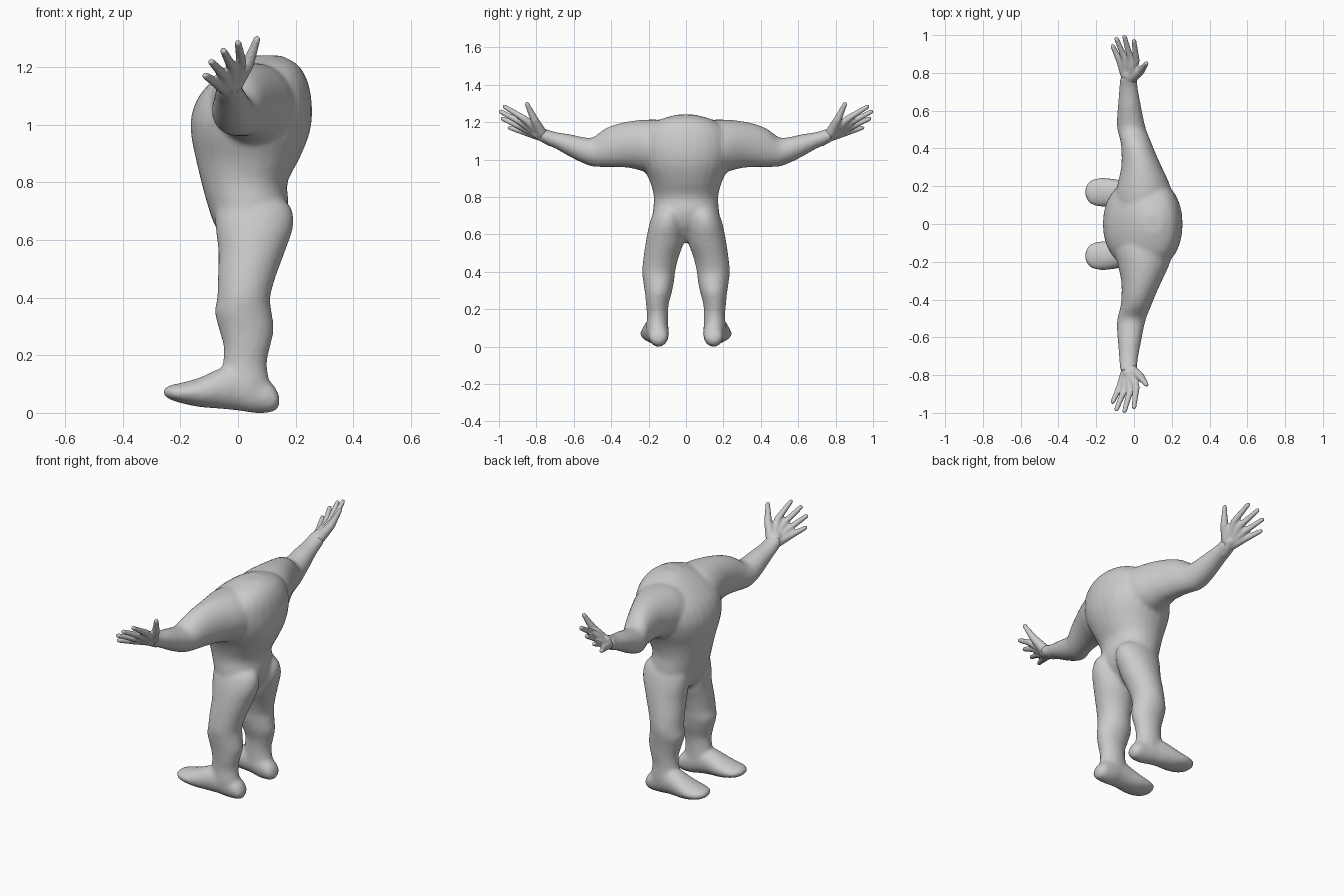
import bpy, bmesh, math
from mathutils import Vector

skin = bpy.data.materials.new("light_grey_clay")
skin.diffuse_color = (0.6, 0.6, 0.6, 1)
N = 28


def catmull(p0, p1, p2, p3, t):
    return [0.5 * (2 * b + (c - a) * t + (2 * a - 5 * b + 4 * c - d) * t * t
                   + (3 * b - a - 3 * c + d) * t ** 3) for a, b, c, d in zip(p0, p1, p2, p3)]


def skin_rings(bm, rings):
    """Bridge closed rings of points and cap both ends."""
    vs = [[bm.verts.new(p) for p in r] for r in rings]
    n = len(vs[0])
    for a, b in zip(vs, vs[1:]):
        for i in range(n):
            bm.faces.new((a[i], a[(i + 1) % n], b[(i + 1) % n], b[i]))
    bm.faces.new(vs[0][::-1])
    bm.faces.new(vs[-1])


def loft(bm, axis, secs, side=1, power=2.0):
    """Sections (t, a0, a1, b0, b1): position on axis, extents on the other two axes."""
    fine = []
    for i in range(len(secs) - 1):
        q = [secs[max(i - 1, 0)], secs[i], secs[i + 1], secs[min(i + 2, len(secs) - 1)]]
        fine += [catmull(*q, k / 4) for k in range(4)]
    fine.append(secs[-1])
    rings = []
    for t, a0, a1, b0, b1 in fine:
        ring = []
        for k in range(N):
            w = 2 * math.pi * k / N
            c, s = math.cos(w), math.sin(w)
            a = (a0 + a1) / 2 + (a1 - a0) / 2 * math.copysign(abs(c) ** (2 / power), c)
            b = (b0 + b1) / 2 + (b1 - b0) / 2 * math.copysign(abs(s) ** (2 / power), s)
            p = {"x": (t, a, b), "y": (a, t, b), "z": (a, b, t)}[axis]
            ring.append((p[0], p[1] * side, p[2]))
        rings.append(ring)
    skin_rings(bm, rings)


def limb(bm, pts, side):
    """Round-ended tube through (x, y, z, radius) points."""
    for (*p, r), (*q, s) in zip(pts, pts[1:]):
        p, q = Vector(p), Vector(q)
        d = (q - p).normalized()
        u = d.orthogonal().normalized()
        v = d.cross(u)
        prof = [(p, r, -math.pi / 2 * k / 4) for k in (3.8, 3, 2, 1)]
        prof += [(p, r, 0), (q, s, 0)]
        prof += [(q, s, math.pi / 2 * k / 4) for k in (1, 2, 3, 3.8)]
        rings = []
        for o, rad, e in prof:
            ring = []
            for k in range(12):
                w = 2 * math.pi * k / 12
                c = o + d * rad * math.sin(e) + (u * math.cos(w) + v * math.sin(w)) * rad * math.cos(e)
                ring.append((c.x, c.y * side, c.z))
            rings.append(ring)
        skin_rings(bm, rings)


def finish(bm, name, voxel, smooth):
    """Fuse overlapping volumes into one smooth surface."""
    # make every shell face outward before fusing
    bmesh.ops.recalc_face_normals(bm, faces=bm.faces)
    me = bpy.data.meshes.new(name)
    bm.to_mesh(me)
    bm.free()
    ob = bpy.data.objects.new(name, me)
    bpy.context.collection.objects.link(ob)
    me.materials.append(skin)
    m = ob.modifiers.new("fuse", "REMESH")
    m.mode = "VOXEL"
    m.voxel_size = voxel
    m.use_smooth_shade = True
    m = ob.modifiers.new("soften", "SMOOTH")
    m.factor = 0.5
    m.iterations = smooth
    return ob


body = bmesh.new()

# torso, from pelvis to neck stump: z, x range, y range
loft(body, "z", [
    (0.56, 0.00, 0.08, -0.05, 0.05),
    (0.59, -0.04, 0.11, -0.11, 0.11),
    (0.65, -0.08, 0.155, -0.175, 0.175),
    (0.72, -0.105, 0.175, -0.177, 0.177),
    (0.80, -0.127, 0.172, -0.172, 0.172),
    (0.88, -0.146, 0.212, -0.192, 0.192),
    (0.96, -0.162, 0.245, -0.23, 0.23),
    (1.03, -0.162, 0.257, -0.25, 0.25),
    (1.10, -0.135, 0.253, -0.25, 0.25),
    (1.16, -0.08, 0.238, -0.22, 0.22),
    (1.21, -0.01, 0.205, -0.15, 0.15),
    (1.24, 0.05, 0.15, -0.05, 0.05)], power=2.15)

for side in (1, -1):
    # arm with shoulder: y, x range, z range
    loft(body, "y", [
        (0.06, -0.09, 0.20, 0.94, 1.20),
        (0.14, -0.10, 0.205, 0.92, 1.213),
        (0.22, -0.085, 0.185, 0.935, 1.213),
        (0.30, -0.068, 0.148, 0.955, 1.205),
        (0.38, -0.066, 0.112, 0.96, 1.187),
        (0.44, -0.072, 0.088, 0.96, 1.160),
        (0.50, -0.088, 0.064, 0.963, 1.118),
        (0.56, -0.090, 0.050, 0.985, 1.122),
        (0.62, -0.086, 0.038, 1.015, 1.135),
        (0.69, -0.080, 0.025, 1.055, 1.146),
        (0.74, -0.077, 0.018, 1.078, 1.160),
        (0.78, -0.075, 0.018, 1.098, 1.178)], side)
    # leg with buttock: z, x range, y range
    loft(body, "z", [
        (0.76, 0.00, 0.12, 0.05, 0.13),
        (0.72, -0.07, 0.18, 0.015, 0.172),
        (0.65, -0.078, 0.192, 0.006, 0.197),
        (0.56, -0.068, 0.163, 0.012, 0.215),
        (0.47, -0.070, 0.130, 0.042, 0.228),
        (0.40, -0.072, 0.112, 0.058, 0.234),
        (0.35, -0.080, 0.117, 0.064, 0.229),
        (0.29, -0.066, 0.124, 0.076, 0.220),
        (0.23, -0.050, 0.112, 0.092, 0.214),
        (0.17, -0.053, 0.100, 0.096, 0.209),
        (0.10, -0.065, 0.110, 0.094, 0.212),
        (0.05, -0.060, 0.115, 0.098, 0.205)], side)
    # foot: x, y range, z range
    loft(body, "x", [
        (0.143, 0.125, 0.175, 0.022, 0.06),
        (0.12, 0.100, 0.195, 0.003, 0.10),
        (0.06, 0.092, 0.205, -0.001, 0.14),
        (0.00, 0.094, 0.216, 0.008, 0.165),
        (-0.06, 0.094, 0.230, 0.014, 0.155),
        (-0.13, 0.090, 0.242, 0.020, 0.124),
        (-0.19, 0.093, 0.243, 0.032, 0.106),
        (-0.235, 0.110, 0.228, 0.046, 0.096),
        (-0.258, 0.145, 0.195, 0.062, 0.083)], side)

finish(body, "body", 0.011, 5)

# finger knuckles and tips, index to little finger
FINGERS = [((0.012, 0.865, 1.218), (0.000, 0.970, 1.283)),
           ((-0.020, 0.880, 1.198), (-0.050, 0.990, 1.256)),
           ((-0.050, 0.876, 1.172), (-0.092, 0.980, 1.218)),
           ((-0.074, 0.858, 1.145), (-0.113, 0.942, 1.170))]
WRIST = Vector((-0.03, 0.75, 1.12))

for side, label in ((1, "left"), (-1, "right")):
    hand = bmesh.new()
    # wrist core
    limb(hand, [(-0.03, 0.72, 1.105, 0.036), (-0.028, 0.79, 1.145, 0.036)], side)
    for i, (k, t) in enumerate(FINGERS):
        k, t = Vector(k), Vector(t)
        # palm ray from wrist to knuckle, then tapered finger
        start = WRIST.lerp(k, 0.25)
        limb(hand, [(*start, 0.028), (*k, 0.0185)], side)
        limb(hand, [(*k, 0.0185), (*k.lerp(t, 0.5), 0.0155), (*t, 0.0125)], side)
    # thumb
    limb(hand, [(-0.01, 0.775, 1.145, 0.030), (0.035, 0.81, 1.212, 0.022),
                (0.052, 0.832, 1.258, 0.0165), (0.066, 0.850, 1.297, 0.0125)], side)
    finish(hand, label + "_hand", 0.006, 4)
